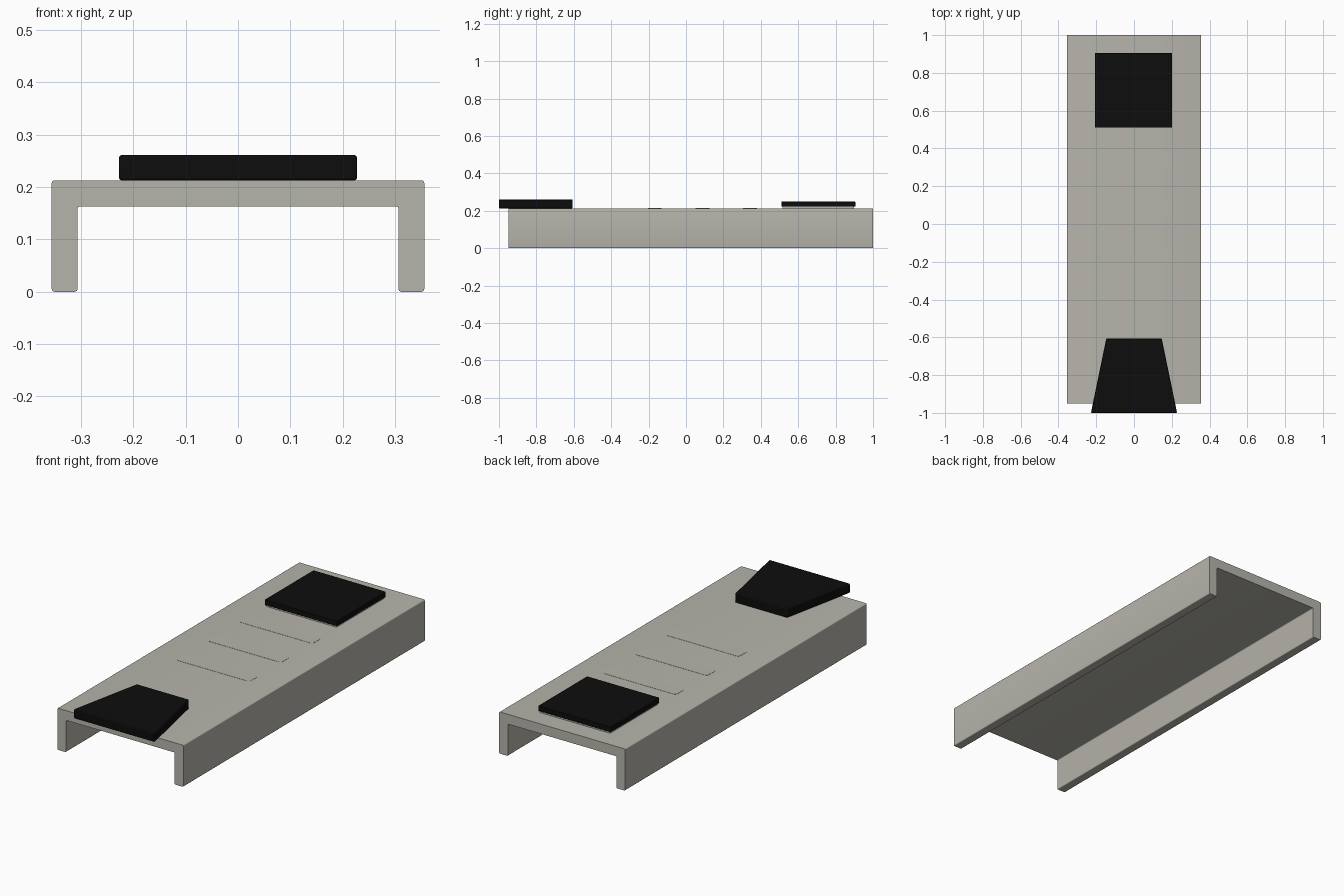
import bpy
import bmesh

if "Cube" in bpy.data.objects:
    bpy.data.objects.remove(bpy.data.objects["Cube"], do_unlink=True)


def material(name, color):
    mat = bpy.data.materials.new(name)
    mat.use_nodes = True
    mat.diffuse_color = color
    bsdf = mat.node_tree.nodes["Principled BSDF"]
    bsdf.inputs["Base Color"].default_value = color
    bsdf.inputs["Roughness"].default_value = 0.7
    return mat


stone = material("warm grey", (0.47, 0.46, 0.41, 1))
black = material("black", (0.004, 0.004, 0.004, 1))


def prism(name, outline, offset, mat, round_corners=0, soften=0):
    """Extrude a closed outline; round its side edges, then soften all edges."""
    bm = bmesh.new()
    face = bm.faces.new([bm.verts.new(p) for p in outline])
    extruded = bmesh.ops.extrude_face_region(bm, geom=[face])["geom"]
    moved = [g for g in extruded if isinstance(g, bmesh.types.BMVert)]
    bmesh.ops.translate(bm, verts=moved, vec=offset)
    bmesh.ops.recalc_face_normals(bm, faces=bm.faces)
    if round_corners:
        sides = [e for e in bm.edges if (e.verts[0] in moved) != (e.verts[1] in moved)]
        bmesh.ops.bevel(bm, geom=sides, offset=round_corners, segments=4,
                        profile=0.5, affect="EDGES")
    mesh = bpy.data.meshes.new(name)
    bm.to_mesh(mesh)
    bm.free()
    mesh.materials.append(mat)
    obj = bpy.data.objects.new(name, mesh)
    bpy.context.collection.objects.link(obj)
    if soften:
        bevel = obj.modifiers.new("soft_edges", "BEVEL")
        bevel.width = soften
        bevel.segments = 2
    bpy.ops.object.select_all(action="DESELECT")
    obj.select_set(True)
    bpy.context.view_layer.objects.active = obj
    bpy.ops.object.shade_smooth_by_angle()
    return obj


def rectangle(x0, x1, y0, y1, z):
    return [(x0, y0, z), (x1, y0, z), (x1, y1, z), (x0, y1, z)]


# Channel-shaped body, open at both ends
TOP, FRONT, BACK = 0.213, -0.95, 1.0
half = [(0.356, TOP), (0.356, 0), (0.307, 0), (0.307, 0.163)]
section = half + [(-x, z) for x, z in reversed(half)]
prism("channel_body", [(x, FRONT, z) for x, z in section],
      (0, BACK - FRONT, 0), stone, round_corners=0.005)

# Three flush bars across the deck
for i, y in enumerate((-0.167, 0.088, 0.342)):
    prism(f"deck_bar_{i + 1}", rectangle(-0.208, 0.208, y - 0.037, y + 0.037, TOP - 0.004),
          (0, 0, 0.005), stone, round_corners=0.015)

# Square rear pad on a low plinth
prism("rear_plinth", rectangle(-0.2, 0.195, 0.517, 0.899, TOP - 0.003),
      (0, 0, 0.014), stone)
prism("rear_pad", rectangle(-0.207, 0.202, 0.51, 0.905, 0.222),
      (0, 0, 0.027), black, round_corners=0.004, soften=0.002)

# Tapered front pad overhanging the front edge
prism("front_pad", [(-0.228, -1, TOP), (0.228, -1, TOP),
                    (0.147, -0.607, TOP), (-0.147, -0.607, TOP)],
      (0, 0, 0.048), black, soften=0.004)
